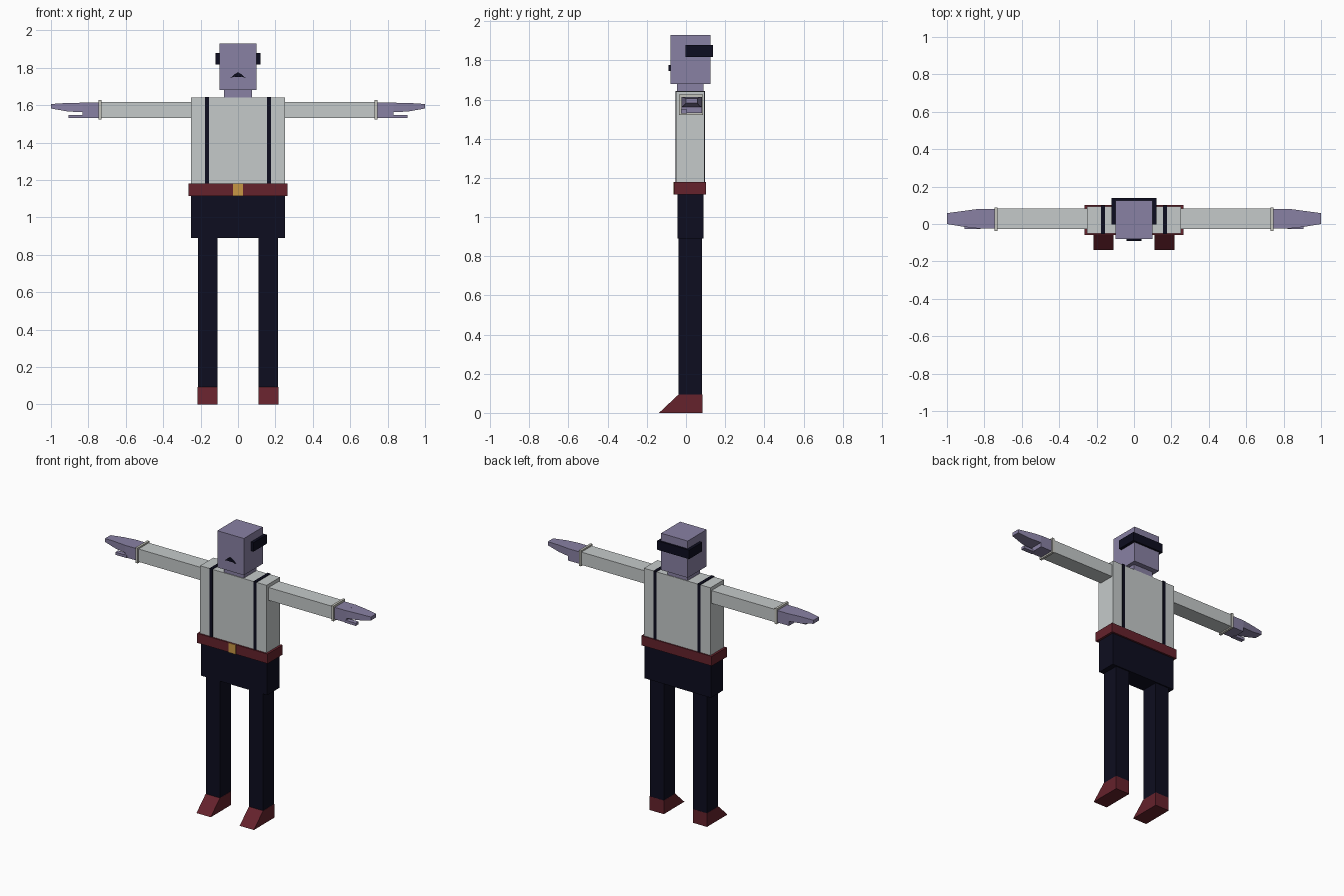
import bpy, bmesh

if "Cube" in bpy.data.objects:
    bpy.data.objects.remove(bpy.data.objects["Cube"])


def material(name, rgb):
    m = bpy.data.materials.new(name)
    m.diffuse_color = (*rgb, 1)
    m.use_nodes = True
    m.node_tree.nodes["Principled BSDF"].inputs["Base Color"].default_value = m.diffuse_color
    return m


SKIN = material("lavender skin", (0.25, 0.22, 0.37))
SHIRT = material("pale grey shirt", (0.56, 0.59, 0.59))
CUFF = material("warm grey cuff", (0.55, 0.55, 0.50))
NAVY = material("dark navy", (0.004, 0.004, 0.014))
RED = material("dark red leather", (0.13, 0.016, 0.025))
GOLD = material("gold", (0.58, 0.31, 0.06))


def finish(name, bm, mat):
    bmesh.ops.recalc_face_normals(bm, faces=bm.faces)
    me = bpy.data.meshes.new(name)
    bm.to_mesh(me)
    bm.free()
    me.materials.append(mat)
    ob = bpy.data.objects.new(name, me)
    bpy.context.collection.objects.link(ob)
    return ob


def loft(name, rings, mat):
    """Join equal-length rings of points and cap both ends."""
    bm = bmesh.new()
    rows = [[bm.verts.new(p) for p in r] for r in rings]
    n = len(rows[0])
    for a, b in zip(rows, rows[1:]):
        for i in range(n):
            j = (i + 1) % n
            bm.faces.new((a[i], a[j], b[j], b[i]))
    bm.faces.new(rows[0])
    bm.faces.new(rows[-1])
    return finish(name, bm, mat)


def box(name, x, y, z, mat):
    rings = [[(x[0], y[0], k), (x[1], y[0], k), (x[1], y[1], k), (x[0], y[1], k)] for k in z]
    return loft(name, rings, mat)


def sides(name, s, x):
    """Mirrored x range and name for one side."""
    return ("left_" if s > 0 else "right_") + name, sorted((s * x[0], s * x[1]))


# Head, neck, torso, hips
box("head", (-0.1, 0.1), (-0.08, 0.125), (1.68, 1.93), SKIN)
box("neck", (-0.075, 0.075), (-0.045, 0.09), (1.63, 1.69), SKIN)
box("torso", (-0.25, 0.25), (-0.05, 0.094), (1.17, 1.64), SHIRT)
box("hips", (-0.25, 0.25), (-0.043, 0.09), (0.89, 1.12), NAVY)
box("belt", (-0.265, 0.265), (-0.06, 0.102), (1.115, 1.18), RED)
box("buckle", (-0.027, 0.027), (-0.064, -0.058), (1.115, 1.18), GOLD)

# Hair band wrapping the sides and back of the head
hair = [(-0.12, -0.003), (-0.12, 0.138), (0.12, 0.138), (0.12, -0.003),
        (0.099, -0.003), (0.099, 0.124), (-0.099, 0.124), (-0.099, -0.003)]
loft("hair", [[(x, y, z) for x, y in hair] for z in (1.817, 1.878)], NAVY)

# Moustache
tache = [(-0.04, 1.746), (-0.018, 1.765), (0, 1.776), (0.018, 1.765),
         (0.04, 1.746), (0.018, 1.752), (0, 1.75), (-0.018, 1.752)]
loft("moustache", [[(x, y, z) for x, z in tache] for y in (-0.09, -0.079)], NAVY)

for s in (-1, 1):
    # Suspender running up the front, over the shoulder and down the back
    n, x = sides("suspender", s, (0.155, 0.176))
    path = [(-0.054, 1.175), (-0.054, 1.644), (0.098, 1.644), (0.098, 1.175),
            (0.092, 1.175), (0.092, 1.638), (-0.048, 1.638), (-0.048, 1.175)]
    loft(n, [[(k, y, z) for y, z in path] for k in x], NAVY)

    # Leg
    n, x = sides("leg", s, (0.11, 0.215))
    box(n, x, (-0.038, 0.082), (0.09, 0.9), NAVY)

    # Wedge shoe
    n, x = sides("shoe", s, (0.109, 0.216))
    prof = [(-0.138, 0), (0.083, 0), (0.083, 0.093), (-0.039, 0.093)]
    loft(n, [[(k, y, z) for y, z in prof] for k in x], RED)

    # Sleeve and cuff
    n, x = sides("sleeve", s, (0.24, 0.735))
    box(n, x, (-0.028, 0.083), (1.53, 1.617), SHIRT)
    n, x = sides("cuff", s, (0.729, 0.745))
    box(n, x, (-0.037, 0.088), (1.522, 1.627), CUFF)

    # Palm, tapering fingers and thumb
    n, x = sides("palm", s, (0.74, 0.832))
    box(n, x, (-0.024, 0.081), (1.532, 1.613), SKIN)
    n, _ = sides("fingers", s, (0, 1))
    stations = [(0.83, -0.024, 0.081, 1.562, 1.613), (0.91, -0.015, 0.07, 1.566, 1.612),
                (1.0, 0.0, 0.058, 1.582, 1.606)]
    loft(n, [[(s * k, a, lo), (s * k, b, lo), (s * k, b, hi), (s * k, a, hi)]
             for k, a, b, lo, hi in stations], SKIN)
    n, x = sides("thumb", s, (0.82, 0.905))
    box(n, x, (-0.026, 0.004), (1.53, 1.548), SKIN)
